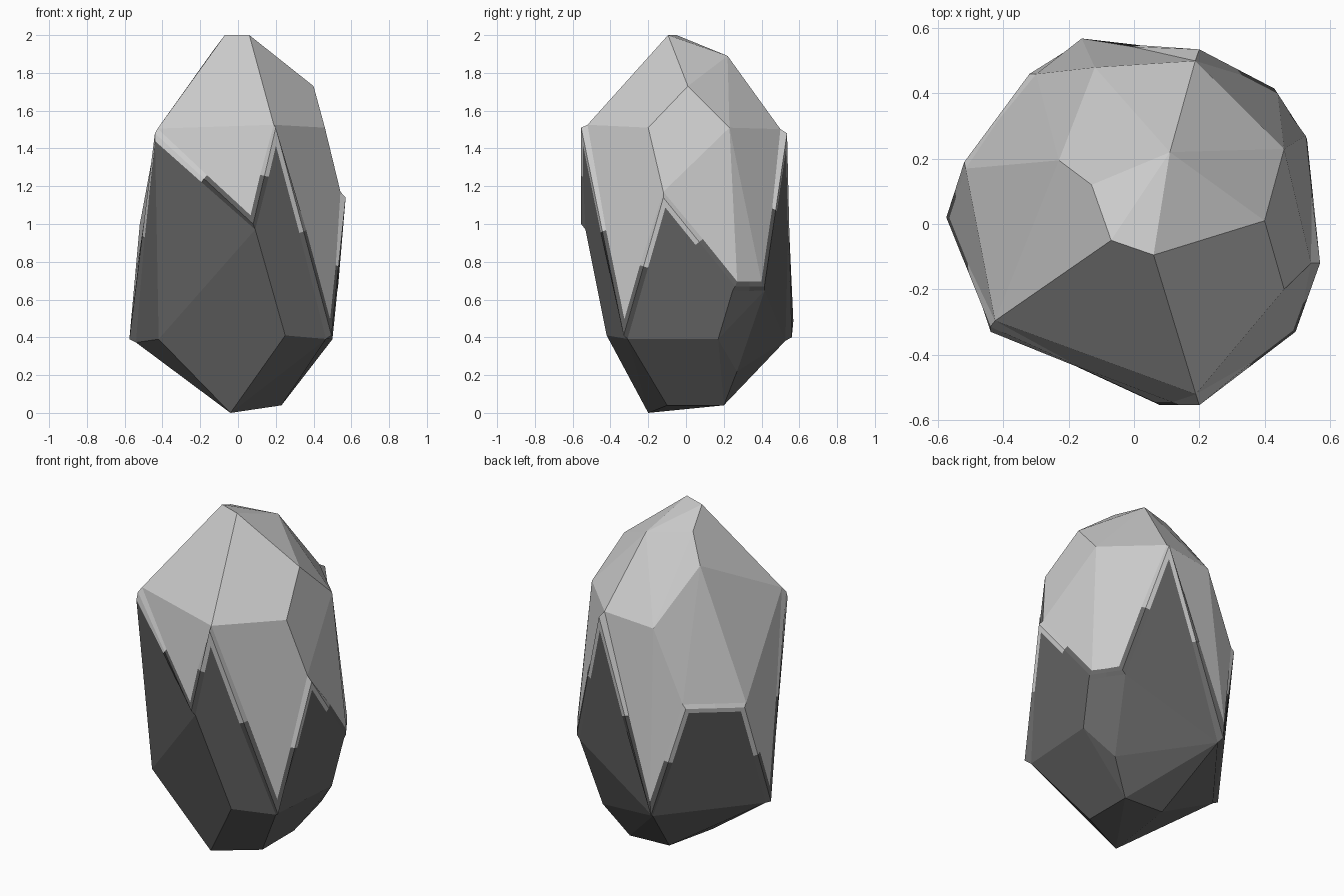
import bpy, bmesh

if "Cube" in bpy.data.objects:
    bpy.data.objects.remove(bpy.data.objects["Cube"])

# Key corners of the faceted stone, grouped by role
TOP = {"A": (-.13, .12, 1.92), "B": (-.23, .195, 1.77), "C": (-.07, -.05, 2), "D": (.06, -.095, 2),
       "E": (.40, .01, 1.73), "U": (.11, .22, 1.89), "K": (-.12, .48, 1.475),
       "N": (.46, .23, 1.51), "Q": (.46, -.20, 1.51)}
PEAKS = {"H": (-.44, -.315, 1.48), "G": (.20, -.555, 1.51), "P": (.57, -.12, 1.14),
         "F": (.20, .535, 1.48), "J": (-.32, .46, 1.04), "I": (-.52, .19, 1.0)}
VALLEYS = {"S": (.08, -.555, 1.0), "R": (.495, -.33, .41), "O": (.53, .26, .67),
           "M": (.43, .415, .67), "L": (-.16, .56, .40), "T": (-.575, .02, .39)}
LOW = {"Z": (.25, -.42, .41), "V": (.50, .17, .39), "W": (.36, .27, .22), "X": (.23, .20, .04),
       "x": (.23, -.10, .04), "b": (-.03, .20, .05), "Y": (-.04, -.20, 0), "a": (-.42, -.21, .39)}
# Light patches that only touch the seam
PATCHES = [set(p) for p in ("HSG", "HTI", "FLJ", "RGP", "POMF")]
LIGHT, DARK = 0, 1

# Convex stone
bm = bmesh.new()
kind = bm.verts.layers.int.new("kind")
names = bm.verts.layers.int.new("letter")
for k, group in enumerate((LOW, PEAKS, VALLEYS, TOP)):
    for letter, co in group.items():
        v = bm.verts.new(co)
        v[kind], v[names] = k, ord(letter)
bmesh.ops.convex_hull(bm, input=bm.verts[:])
bmesh.ops.delete(bm, geom=[v for v in bm.verts if not v.link_faces], context='VERTS')
bmesh.ops.recalc_face_normals(bm, faces=bm.faces[:])

# Split into light cap and dark base regions
for f in bm.faces:
    letters = {chr(v[names]) for v in f.verts}
    light = any(c in TOP for c in letters) or any(letters <= p for p in PATCHES)
    f.material_index = LIGHT if light else DARK
bmesh.ops.dissolve_limit(bm, angle_limit=.06, verts=bm.verts[:], edges=bm.edges[:],
                         delimit={'MATERIAL'})

# Seam: halve each zigzag edge, then inset both regions
seam = [e for e in bm.edges if len({f.material_index for f in e.link_faces}) == 2]
for e in seam:
    _, v = bmesh.utils.edge_split(e, e.verts[0], .5)
    v[kind] = 0
bands = []
for mat in (DARK, LIGHT):
    region = [f for f in bm.faces if f.material_index == mat and f not in bands]
    res = bmesh.ops.inset_region(bm, faces=region, thickness=.025, depth=0,
                                 use_even_offset=True, use_boundary=True)
    bands += res["faces"]
# Peaks of the seam belong to the cap, valleys to the base
for f in bands:
    kinds = {v[kind] for v in f.verts}
    if 1 in kinds:
        f.material_index = LIGHT
    elif 2 in kinds:
        f.material_index = DARK


def make_part(name, mat_index, material=None):
    part = bm.copy()
    bmesh.ops.delete(part, geom=[f for f in part.faces if f.material_index != mat_index],
                     context='FACES')
    for f in part.faces:
        f.material_index = 0
        f.smooth = False
    mesh = bpy.data.meshes.new(name)
    part.to_mesh(mesh)
    part.free()
    if material:
        mesh.materials.append(material)
    obj = bpy.data.objects.new(name, mesh)
    bpy.context.collection.objects.link(obj)


dark = bpy.data.materials.new("dark_stone")
dark.diffuse_color = (.13, .13, .13, 1)
dark.use_nodes = True
dark.node_tree.nodes["Principled BSDF"].inputs["Base Color"].default_value = dark.diffuse_color
make_part("light_cap", LIGHT)
make_part("dark_base", DARK, dark)
bm.free()
